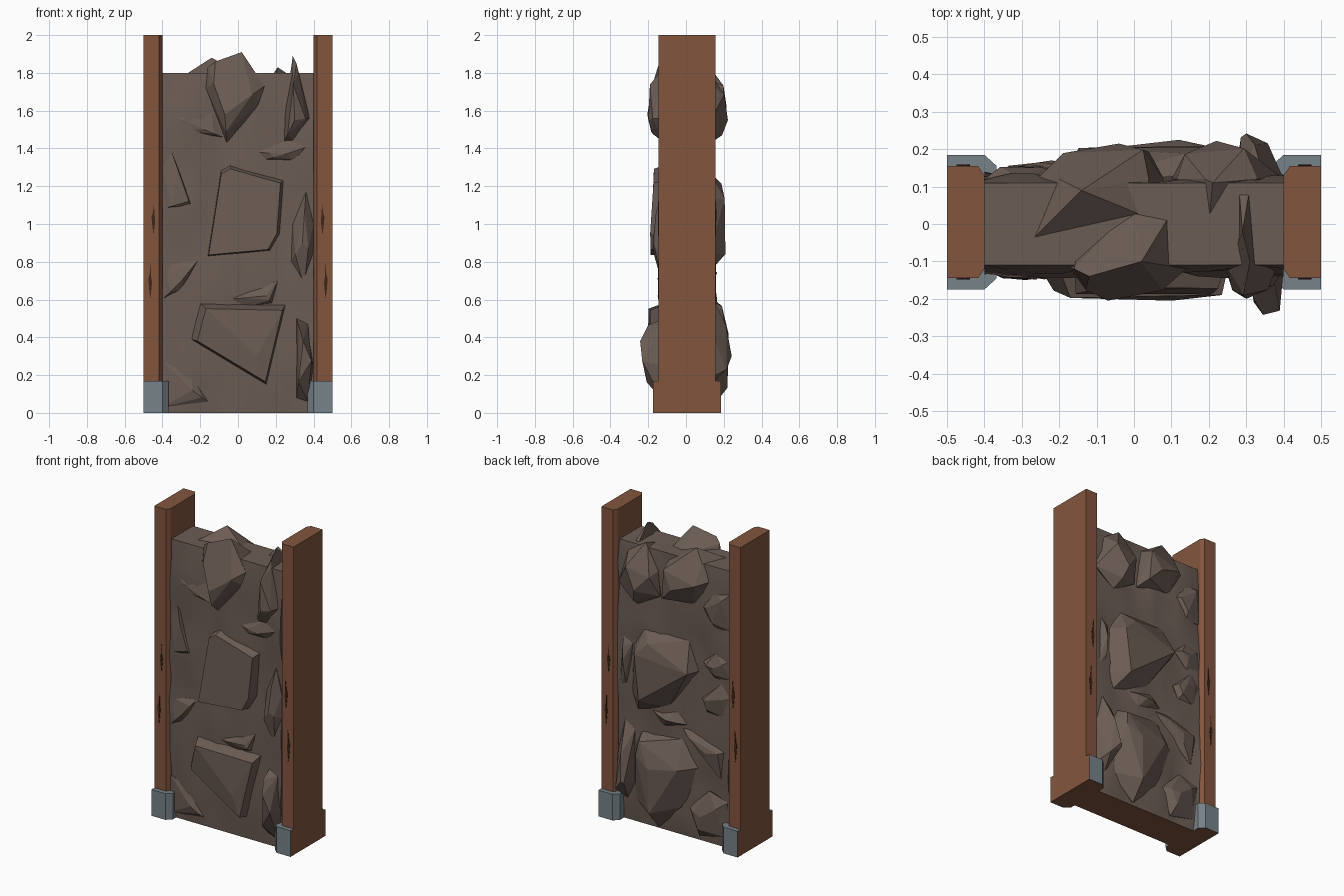
import bpy, bmesh, math, random
from mathutils import Vector, noise

random.seed(4)

def mat(name, rgb):
    m = bpy.data.materials.new(name)
    m.diffuse_color = (*rgb, 1)
    return m

ROCK = mat("rock", (0.148, 0.108, 0.090))
WOOD = mat("rust_brown", (0.226, 0.092, 0.048))
STEEL = mat("steel_grey", (0.180, 0.225, 0.250))
CRACK = mat("dark_crack", (0.045, 0.020, 0.011))

def finish(bm, name, *mats):
    bmesh.ops.recalc_face_normals(bm, faces=bm.faces)
    me = bpy.data.meshes.new(name)
    bm.to_mesh(me)
    bm.free()
    for m in mats:
        me.materials.append(m)
    ob = bpy.data.objects.new(name, me)
    bpy.context.collection.objects.link(ob)
    return ob

def extrude(bm, pts, vec):
    f = bm.faces.new([bm.verts.new(p) for p in pts])
    ext = bmesh.ops.extrude_face_region(bm, geom=[f])
    bmesh.ops.translate(bm, vec=vec,
                        verts=[g for g in ext["geom"] if isinstance(g, bmesh.types.BMVert)])

def prism(name, pts, z0, z1, *mats):
    """Extrude an xy outline upward."""
    bm = bmesh.new()
    extrude(bm, [(x, y, z0) for x, y in pts], (0, 0, z1 - z0))
    return finish(bm, name, *mats)

def rock(name, side, depth, k, peak, outline, extra=()):
    """Faceted boulder: outline (x, z) on the wall, shrunk by k toward a raised peak."""
    bm = bmesh.new()
    p = Vector(peak)
    for i, o in enumerate(outline):
        o = Vector(o)
        bm.verts.new((o.x, side * 0.12, o.y))
        b = p + (o - p) * 0.9                      # buried root
        bm.verts.new((b.x, side * 0.08, min(b.y, 1.77)))
        if k > 0.85 or i % 2 == 0:                 # raised shoulder
            q = p + (o - p) * k * (1 if k > 0.85 else random.uniform(0.8, 1.1))
            bm.verts.new((q.x, side * (0.125 + (depth - 0.125) * random.uniform(0.6, 0.95)), q.y))
    bm.verts.new((p.x, side * depth, p.y))
    for e in extra:
        bm.verts.new(e)
    res = bmesh.ops.convex_hull(bm, input=bm.verts)
    junk = {g for g in res["geom_interior"] + res["geom_unused"] if isinstance(g, bmesh.types.BMVert)}
    bmesh.ops.delete(bm, geom=list(junk), context='VERTS')
    bmesh.ops.dissolve_limit(bm, angle_limit=math.radians(9), verts=bm.verts, edges=bm.edges)
    return finish(bm, name, ROCK)

# Lumpy rock slab with a brown underside
bm = bmesh.new()
bmesh.ops.create_cube(bm, size=1)
bmesh.ops.subdivide_edges(bm, edges=bm.edges, cuts=11, use_grid_fill=True)
for v in bm.verts:
    on_face = abs(v.co.y) > 0.49
    s = math.copysign(1, v.co.y)
    x, z = v.co.x * 0.8, (v.co.z + 0.5) * 1.8
    y = v.co.y * 0.22
    if on_face and 0.01 < z < 1.79:
        y = s * (0.124 + 0.032 * noise.noise(Vector((x * 6, s * 5, z * 5))))
    v.co = (x, y, z)
bm.normal_update()
for f in bm.faces:
    f.material_index = int(f.normal.z < -0.9)
slab = finish(bm, "rock_slab", ROCK, WOOD)
bpy.context.view_layer.objects.active = slab
slab.select_set(True)
bpy.ops.object.shade_smooth_by_angle(angle=math.radians(30))

# Front boulders
F = -1
rock("front_top_boulder", F, 0.205, 0.75, (-0.07, 1.58),
     [(-0.16, 1.83), (0.08, 1.8), (0.14, 1.73), (0.12, 1.64), (-0.06, 1.43), (-0.17, 1.72)],
     [(0.02, -0.1, 1.91), (-0.12, -0.14, 1.86), (0.1, 0.03, 1.78), (0.0, 0.05, 1.78)])
rock("front_top_right_boulder", F, 0.2, 0.7, (0.3, 1.55),
     [(0.29, 1.80), (0.32, 1.8), (0.38, 1.56), (0.29, 1.44), (0.245, 1.44), (0.25, 1.6)],
     [(0.29, -0.02, 1.89), (0.31, -0.1, 1.85), (0.28, 0.1, 1.78), (0.31, 0.1, 1.78)])
rock("front_middle_boulder", F, 0.195, 0.95, (-0.07, 0.95),
     [(-0.09, 1.28), (-0.04, 1.31), (0.24, 1.23), (0.22, 0.95), (0.17, 0.86), (-0.16, 0.83)])
rock("front_middle_right_boulder", F, 0.175, 0.6, (0.34, 0.9),
     [(0.36, 1.17), (0.4, 1.0), (0.4, 0.85), (0.35, 0.66), (0.28, 0.8), (0.29, 1.0)])
rock("front_low_boulder", F, 0.205, 0.9, (0.1, 0.3),
     [(-0.2, 0.58), (0.1, 0.56), (0.25, 0.57), (0.15, 0.15), (0.04, 0.22), (-0.25, 0.39)])
rock("front_low_right_boulder", F, 0.243, 0.75, (0.345, 0.38),
     [(0.31, 0.5), (0.37, 0.47), (0.4, 0.25), (0.37, 0.06), (0.31, 0.08), (0.3, 0.3)])
rock("front_left_shard", F, 0.148, 0.6, (-0.26, 1.12),
     [(-0.35, 1.38), (-0.24, 1.09), (-0.4, 1.08), (-0.4, 1.3)])
rock("front_left_wedge", F, 0.15, 0.6, (-0.29, 0.71),
     [(-0.21, 0.81), (-0.3, 0.65), (-0.4, 0.6), (-0.4, 0.78)])
rock("front_left_low_wedge", F, 0.148, 0.6, (-0.24, 0.12),
     [(-0.4, 0.27), (-0.25, 0.22), (-0.16, 0.06), (-0.4, 0.03)])
rock("front_upper_left_ledge", F, 0.145, 0.6, (-0.18, 1.5),
     [(-0.4, 1.6), (-0.14, 1.6), (-0.08, 1.46), (-0.4, 1.5)])
rock("front_upper_right_ledge", F, 0.145, 0.6, (0.25, 1.37),
     [(0.1, 1.38), (0.3, 1.46), (0.4, 1.42), (0.3, 1.34), (0.14, 1.34)])
rock("front_centre_ledge", F, 0.15, 0.6, (0.15, 0.62),
     [(-0.06, 0.6), (0.21, 0.7), (0.18, 0.58), (0.05, 0.56)])

# Back boulders
B = 1
rock("back_top_boulder", B, 0.222, 0.75, (0.22, 1.55),
     [(0.33, 1.75), (0.19, 1.8), (0.115, 1.67), (0.1, 1.51), (0.26, 1.42), (0.4, 1.53)],
     [(0.21, 0.11, 1.83), (0.2, 0.0, 1.79)])
rock("back_top_centre_boulder", B, 0.215, 0.78, (-0.04, 1.62),
     [(0.04, 1.76), (-0.2, 1.8), (-0.26, 1.7), (-0.16, 1.53), (0.08, 1.5)],
     [(-0.14, 0.09, 1.88), (-0.28, -0.05, 1.79), (-0.12, 0.0, 1.81), (0.03, 0.02, 1.79)])
rock("back_top_shard", B, 0.155, 0.6, (-0.28, 1.54),
     [(-0.2, 1.53), (-0.3, 1.66), (-0.4, 1.65), (-0.4, 1.42), (-0.3, 1.4)])
rock("back_middle_boulder", B, 0.215, 0.78, (0.03, 1.1),
     [(0.21, 1.28), (-0.11, 1.28), (-0.18, 1.1), (0.04, 0.8), (0.26, 0.74), (0.3, 0.84), (0.29, 1.14)])
rock("back_middle_left_shard", B, 0.165, 0.6, (0.34, 1.05),
     [(0.36, 1.2), (0.3, 1.15), (0.33, 0.86), (0.39, 0.84)])
rock("back_upper_chip", B, 0.155, 0.65, (-0.3, 1.16),
     [(-0.21, 1.17), (-0.3, 1.25), (-0.4, 1.22), (-0.4, 1.1), (-0.3, 1.08)])
rock("back_middle_chip", B, 0.16, 0.65, (-0.28, 0.95),
     [(-0.2, 0.93), (-0.34, 1.06), (-0.4, 0.98), (-0.36, 0.84), (-0.24, 0.85)])
rock("back_centre_chip", B, 0.165, 0.6, (0.03, 0.74),
     [(0.16, 0.76), (-0.03, 0.8), (-0.1, 0.73), (0.08, 0.67)])
rock("back_low_boulder", B, 0.225, 0.8, (0.12, 0.42),
     [(0.23, 0.6), (-0.07, 0.63), (-0.18, 0.47), (-0.07, 0.19), (0.11, 0.01), (0.28, 0.16), (0.27, 0.51)])
rock("back_diagonal_boulder", B, 0.165, 0.65, (-0.25, 0.6),
     [(-0.06, 0.7), (-0.15, 0.71), (-0.37, 0.62), (-0.34, 0.43), (-0.26, 0.5)])
rock("back_low_left_shard", B, 0.242, 0.55, (0.3, 0.3),
     [(0.35, 0.66), (0.28, 0.6), (0.27, 0.27), (0.33, 0.14), (0.4, 0.18), (0.4, 0.45)])
rock("back_low_right_boulder", B, 0.17, 0.65, (-0.22, 0.18),
     [(-0.11, 0.2), (-0.25, 0.34), (-0.39, 0.3), (-0.36, 0.07), (-0.18, 0.03)])

# Posts, feet and cracks, mirrored left and right
YC = 0.005
half_post = [(0.5, 0.15), (0.417, 0.15), (0.4, 0.125)]
half_foot = [(0.5, 0.18), (0.4, 0.18), (0.367, 0.15)]
crack = [(0, -1), (0.007, -0.4), (0.011, 0.1), (0.004, 0.3), (-0.003, 1), (-0.004, 0.2), (-0.009, -0.1)]
for sx, tag in ((-1, "left"), (1, "right")):
    def ring(half):
        full = half + [(x, -y) for x, y in reversed(half)]
        return [(sx * x, y + YC) for x, y in full]
    prism(tag + "_post", ring(half_post), 0.17, 2.0, WOOD)
    foot = prism(tag + "_foot", ring(half_foot), 0.0, 0.17, STEEL, WOOD)
    for f in foot.data.polygons:          # outer end and underside are brown
        f.material_index = int(f.normal.z < -0.9 or f.normal.x * sx > 0.9)
    for side in (-1, 1):
        bm = bmesh.new()
        for cx, cz, h in ((0.447, 1.03, 0.09), (0.464, 0.7, 0.1)):
            extrude(bm, [(sx * (cx + u), YC + side * 0.1535, cz + v * h) for u, v in crack],
                    (0, -side * 0.005, 0))
        finish(bm, tag + ("_front_cracks" if side < 0 else "_back_cracks"), CRACK)
